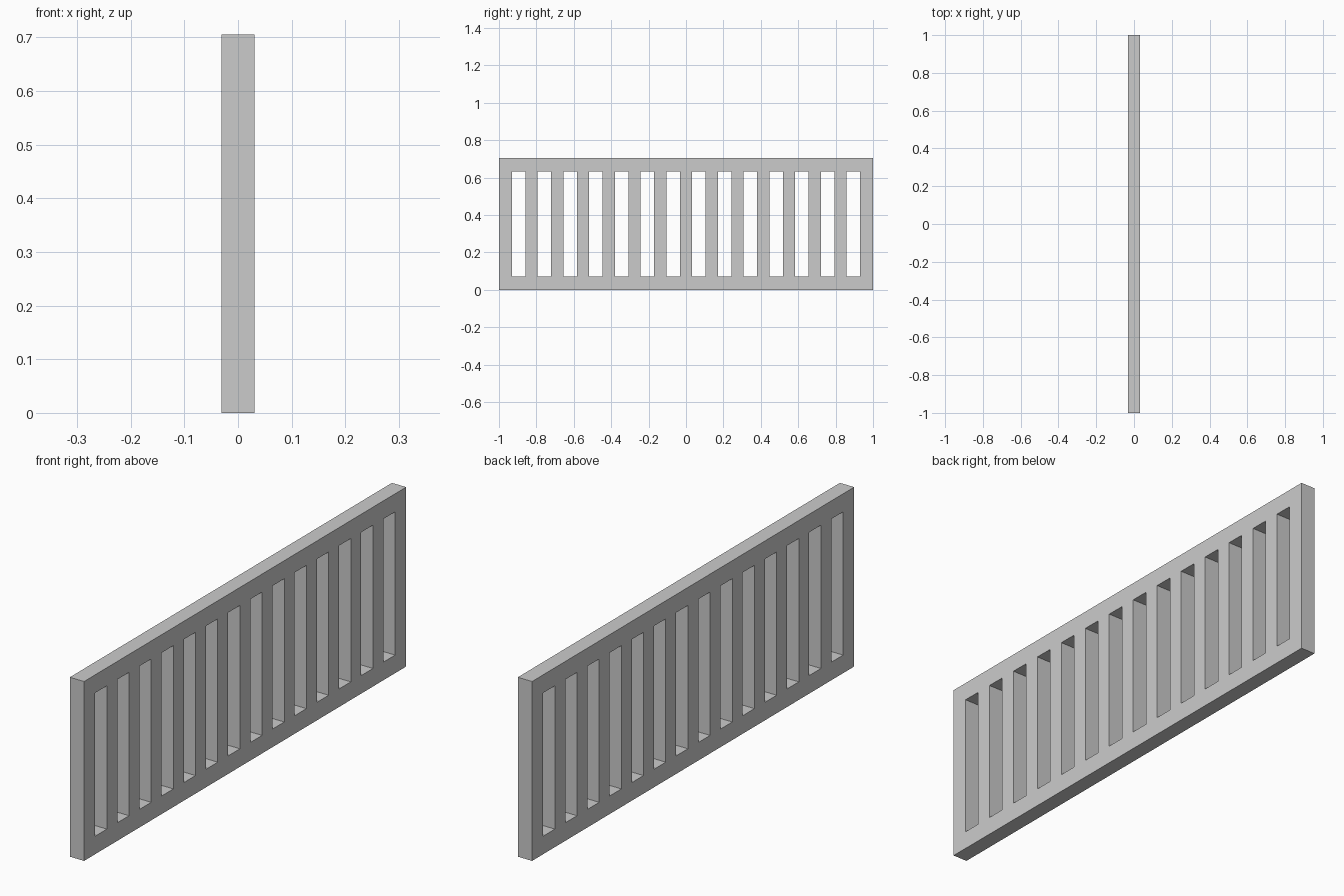
import bpy, bmesh

if "Cube" in bpy.data.objects:
    bpy.data.objects.remove(bpy.data.objects["Cube"])

SLOTS = 14
HALF_LEN, HEIGHT, THICK = 1.0, 0.705, 0.062
SLOT_W, PITCH = 0.073, 0.1377
RAIL = 0.071

# Grid lines along the length (slot edges) and the height (rails)
first = -(PITCH * (SLOTS - 1) + SLOT_W) / 2
ys = [-HALF_LEN]
for i in range(SLOTS):
    ys += [first + i * PITCH, first + i * PITCH + SLOT_W]
ys.append(HALF_LEN)
zs = [0, RAIL, HEIGHT - RAIL, HEIGHT]

# Flat panel with every second middle cell left open as a slot
bm = bmesh.new()
v = [[bm.verts.new((-THICK / 2, y, z)) for z in zs] for y in ys]
for i in range(len(ys) - 1):
    for j in range(3):
        if j == 1 and i % 2 == 1:
            continue
        bm.faces.new((v[i][j], v[i + 1][j], v[i + 1][j + 1], v[i][j + 1]))

# Thicken the panel into a solid
ext = bmesh.ops.extrude_face_region(bm, geom=bm.faces[:])
moved = [g for g in ext["geom"] if isinstance(g, bmesh.types.BMVert)]
bmesh.ops.translate(bm, verts=moved, vec=(THICK, 0, 0))
bmesh.ops.recalc_face_normals(bm, faces=bm.faces[:])

mesh = bpy.data.meshes.new("slatted_railing")
bm.to_mesh(mesh)
bm.free()
bpy.context.collection.objects.link(bpy.data.objects.new("slatted_railing", mesh))
